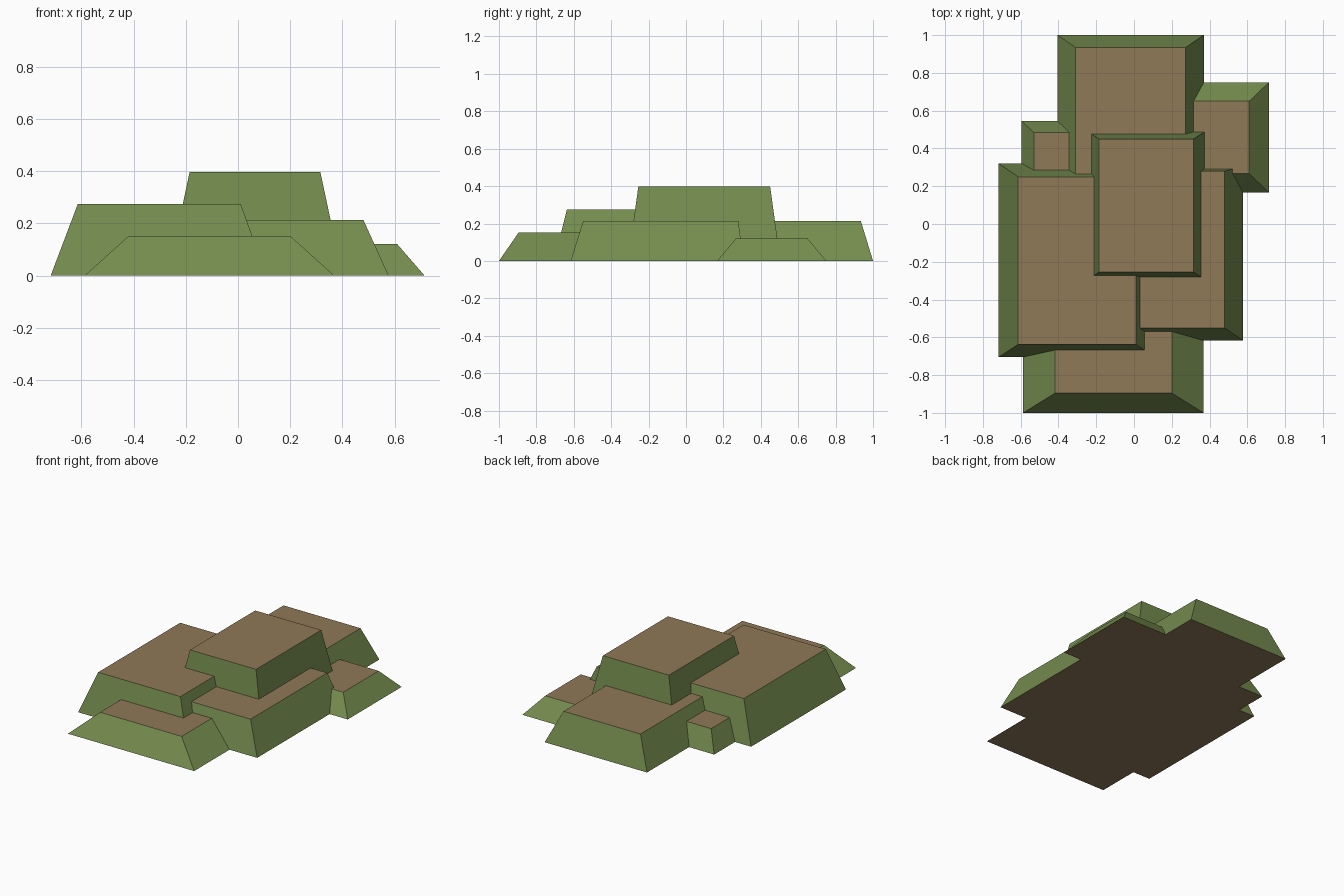
import bpy, bmesh

if "Cube" in bpy.data.objects:
    bpy.data.objects.remove(bpy.data.objects["Cube"])


def material(name, color):
    m = bpy.data.materials.new(name)
    m.diffuse_color = (*color, 1)
    m.use_nodes = True
    m.node_tree.nodes["Principled BSDF"].inputs["Base Color"].default_value = m.diffuse_color
    return m


grass = material("grass_green", (0.179, 0.263, 0.078))
soil = material("soil_brown", (0.274, 0.192, 0.095))


def ring(bm, rect, z):
    x0, x1, y0, y1 = rect
    return [bm.verts.new(p) for p in ((x0, y0, z), (x1, y0, z), (x1, y1, z), (x0, y1, z))]


def mound(name, base, top, height):
    """Block with sloping sides; rectangles are x0, x1, y0, y1."""
    bm = bmesh.new()
    low, high = ring(bm, base, 0), ring(bm, top, height)
    bm.faces.new(low[::-1])
    bm.faces.new(high)
    for i in range(4):
        j = (i + 1) % 4
        bm.faces.new((low[i], low[j], high[j], high[i]))
    bm.normal_update()
    # flat tops and undersides are soil, sloping sides are grass
    for f in bm.faces:
        f.material_index = 1 if abs(f.normal.z) > 0.95 else 0
    mesh = bpy.data.meshes.new(name)
    bm.to_mesh(mesh)
    bm.free()
    mesh.materials.append(grass)
    mesh.materials.append(soil)
    bpy.context.collection.objects.link(bpy.data.objects.new(name, mesh))


# overlapping terraces of the hill
mound("summit_terrace", (-0.27, 0.40, -0.31, 0.505), (-0.185, 0.315, -0.255, 0.45), 0.397)
mound("left_terrace", (-0.717, 0.11, -0.705, 0.32), (-0.613, 0.01, -0.637, 0.25), 0.275)
mound("right_terrace", (-0.10, 0.577, -0.617, 0.307), (-0.01, 0.48, -0.55, 0.28), 0.213)
mound("back_terrace", (-0.405, 0.37, 0.04, 1.0), (-0.31, 0.273, 0.10, 0.935), 0.213)
mound("front_terrace", (-0.587, 0.368, -1.0, -0.33), (-0.418, 0.20, -0.895, -0.43), 0.152)
mound("right_back_step", (0.10, 0.714, 0.167, 0.75), (0.20, 0.61, 0.267, 0.65), 0.12)
mound("left_back_step", (-0.595, -0.15, 0.14, 0.545), (-0.53, -0.21, 0.20, 0.485), 0.137)
